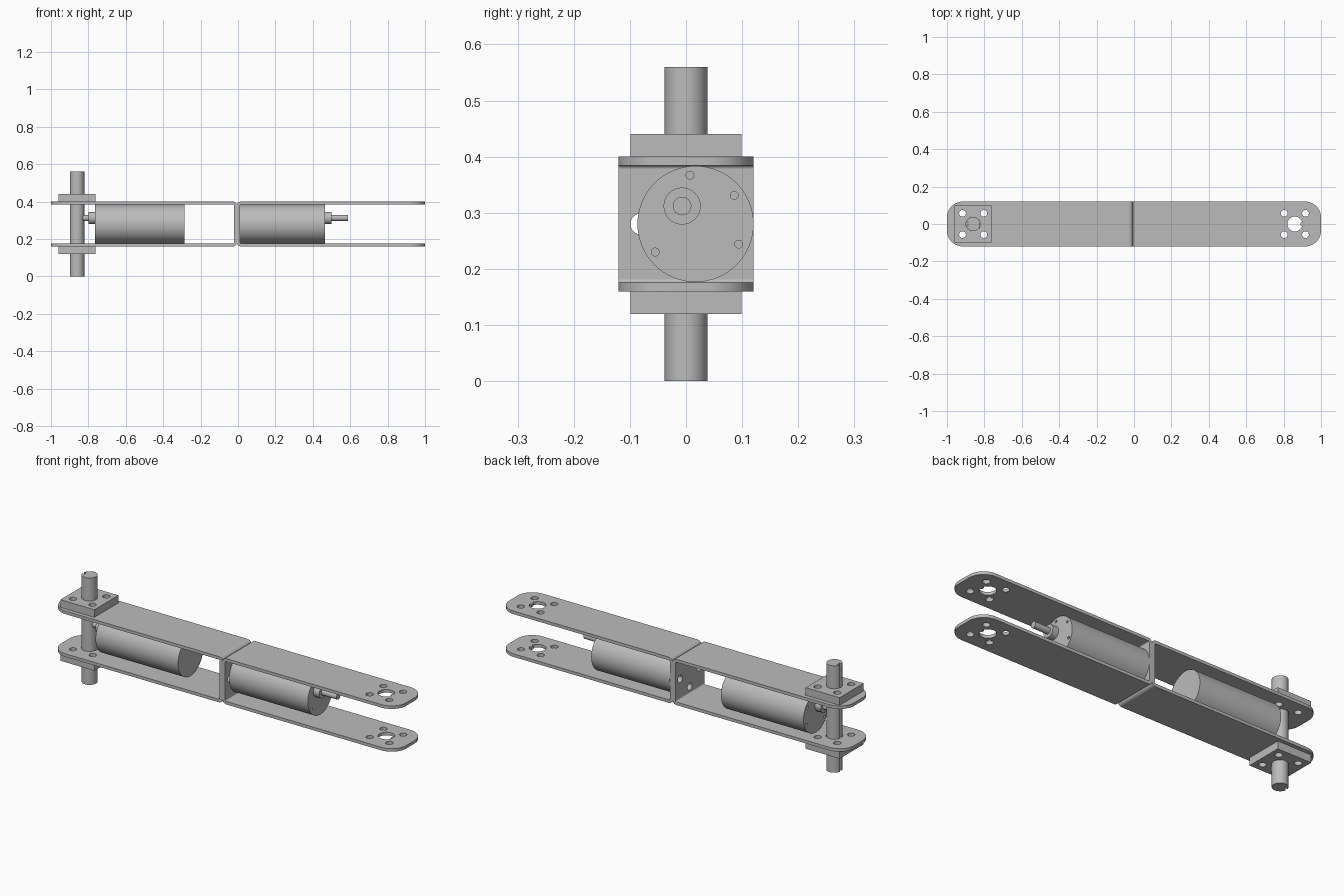
import bpy, bmesh, math

cube = bpy.data.objects.get("Cube")
if cube:
    bpy.data.objects.remove(cube, do_unlink=True)

grey = bpy.data.materials.new("plain grey")
grey.use_nodes = True
grey.diffuse_color = (0.5, 0.5, 0.5, 1)
grey.node_tree.nodes["Principled BSDF"].inputs["Base Color"].default_value = (0.5, 0.5, 0.5, 1)

# Main dimensions
SEAM = -0.006                # plane where the two brackets meet
T, R = 0.016, 0.022          # sheet thickness, outer bend radius
Z0, Z1, HALF = 0.16, 0.40, 0.12
MID = 0.28
PIVOT = 0.86


def circle(cx, cy, r, n=32):
    return [(cx + r * math.cos(2 * math.pi * i / n), cy + r * math.sin(2 * math.pi * i / n))
            for i in range(n)]


def arc(cx, cy, r, a0, a1, n=10):
    return [(cx + r * math.cos(math.radians(a0 + (a1 - a0) * i / n)),
             cy + r * math.sin(math.radians(a0 + (a1 - a0) * i / n))) for i in range(n + 1)]


def rect(x0, x1, y0, y1):
    return [(x0, y0), (x1, y0), (x1, y1), (x0, y1)]


def prism(bm, loops, c0, c1, place):
    """Fill an outline with holes, thicken it from c0 to c1 and place it."""
    part = bmesh.new()
    low, edges = [], []
    for loop in loops:
        vs = [part.verts.new((a, b, 0)) for a, b in loop]
        edges += [part.edges.new((vs[i - 1], vs[i])) for i in range(len(vs))]
        low.append(vs)
    bmesh.ops.triangle_fill(part, edges=edges, use_beauty=True, normal=(0, 0, 1))
    base = list(part.faces)
    top = {v: part.verts.new((v.co.x, v.co.y, 1)) for vs in low for v in vs}
    for f in base:
        part.faces.new([top[v] for v in reversed(f.verts)])
    for vs in low:
        for i in range(len(vs)):
            part.faces.new((vs[i - 1], vs[i], top[vs[i]], top[vs[i - 1]]))
    for v in part.verts:
        v.co = place(v.co.x, v.co.y, c0 if v.co.z < 0.5 else c1)
    bmesh.ops.recalc_face_normals(part, faces=part.faces)
    mesh = bpy.data.meshes.new("temp")
    part.to_mesh(mesh)
    part.free()
    bm.from_mesh(mesh)
    bpy.data.meshes.remove(mesh)


def finish(name, bm):
    mesh = bpy.data.meshes.new(name)
    bm.to_mesh(mesh)
    bm.free()
    mesh.materials.append(grey)
    obj = bpy.data.objects.new(name, mesh)
    bpy.context.collection.objects.link(obj)
    bpy.ops.object.select_all(action='DESELECT')
    obj.select_set(True)
    bpy.context.view_layer.objects.active = obj
    bpy.ops.object.shade_smooth_by_angle(angle=math.radians(30))
    return obj


def upright(a, b, c):
    return (a, b, c)


def bolt_holes(cx):
    return [circle(cx + i * 0.057, j * 0.057, 0.018, 20) for i in (-1, 1) for j in (-1, 1)]


def bracket(name, s):
    """U-shaped sheet bracket opening towards s * x."""
    bm = bmesh.new()
    root = s * SEAM
    # Top and bottom flanges with rounded tips, bolt holes and a keyed bore
    tip = 0.085
    outline = ([(root + R, -HALF)] + arc(1 - tip, -HALF + tip, tip, -90, 0)
               + arc(1 - tip, HALF - tip, tip, 0, 90) + [(root + R, HALF)])
    bore = arc(PIVOT, 0, 0.040, 12, 348, 32) + [(PIVOT + 0.030, -0.008), (PIVOT + 0.030, 0.008)]
    for z in (Z0, Z1 - T):
        prism(bm, [outline, bore] + bolt_holes(PIVOT), z, z + T,
              lambda a, b, c: (s * a, b, c))
    # Web with its motor mounting holes
    holes = [circle(y, z, 0.019, 20)
             for y, z in ((-0.08, MID), (0.08, MID), (0, MID - 0.07), (0, MID + 0.07))]
    prism(bm, [rect(-HALF, HALF, Z0 + R, Z1 - R)] + holes, root, root + T,
          lambda a, b, c: (s * c, a, b))
    # Rounded bends
    for zc, a0, a1 in ((Z0 + R, 180, 270), (Z1 - R, 90, 180)):
        bend = arc(root + R, zc, R, a0, a1, 6) + arc(root + R, zc, R - T, a1, a0, 6)
        prism(bm, [bend], -HALF, HALF, lambda a, b, c: (s * a, c, b))
    finish(name, bm)


def motor(name, s, back, face, tip):
    """Gear motor along x, its off-centre output shaft pointing towards s * x."""
    bm = bmesh.new()

    def along(a, b, c):
        return (s * c, a, b)

    body = circle(0.017, MID, 0.1035, 64)
    screws = [circle(y, z, 0.007, 14)
              for y, z in ((0.007, 0.367), (0.086, 0.331), (0.094, 0.244), (-0.055, 0.230))]
    prism(bm, [body], back, face - 0.02, along)
    prism(bm, [body] + screws, face - 0.02, face, along)
    prism(bm, [circle(-0.007, 0.312, 0.033)], face, face + 0.034, along)
    prism(bm, [circle(-0.007, 0.312, 0.0165)], face + 0.034, tip, along)
    finish(name, bm)


bracket("left_bracket", 1)
bracket("right_bracket", -1)
motor("left_motor", 1, 0.010, 0.465, 0.587)
motor("right_motor", -1, 0.287, 0.765, 0.845)

# Keyed pivot post
bm = bmesh.new()
slot = (arc(-PIVOT, 0, 0.038, -168, 168, 40)
        + [(-PIVOT - 0.024, 0.008), (-PIVOT - 0.024, -0.008)])
prism(bm, [slot], 0, 0.56, upright)
finish("pivot_post", bm)

# Clamp blocks above and below the bracket
for name, z in (("upper_clamp_block", Z1), ("lower_clamp_block", Z0 - 0.04)):
    bm = bmesh.new()
    prism(bm, [rect(-PIVOT - 0.1, -PIVOT + 0.097, -0.099, 0.099),
               circle(-PIVOT, 0, 0.0385, 40)] + bolt_holes(-PIVOT), z, z + 0.04, upright)
    finish(name, bm)
